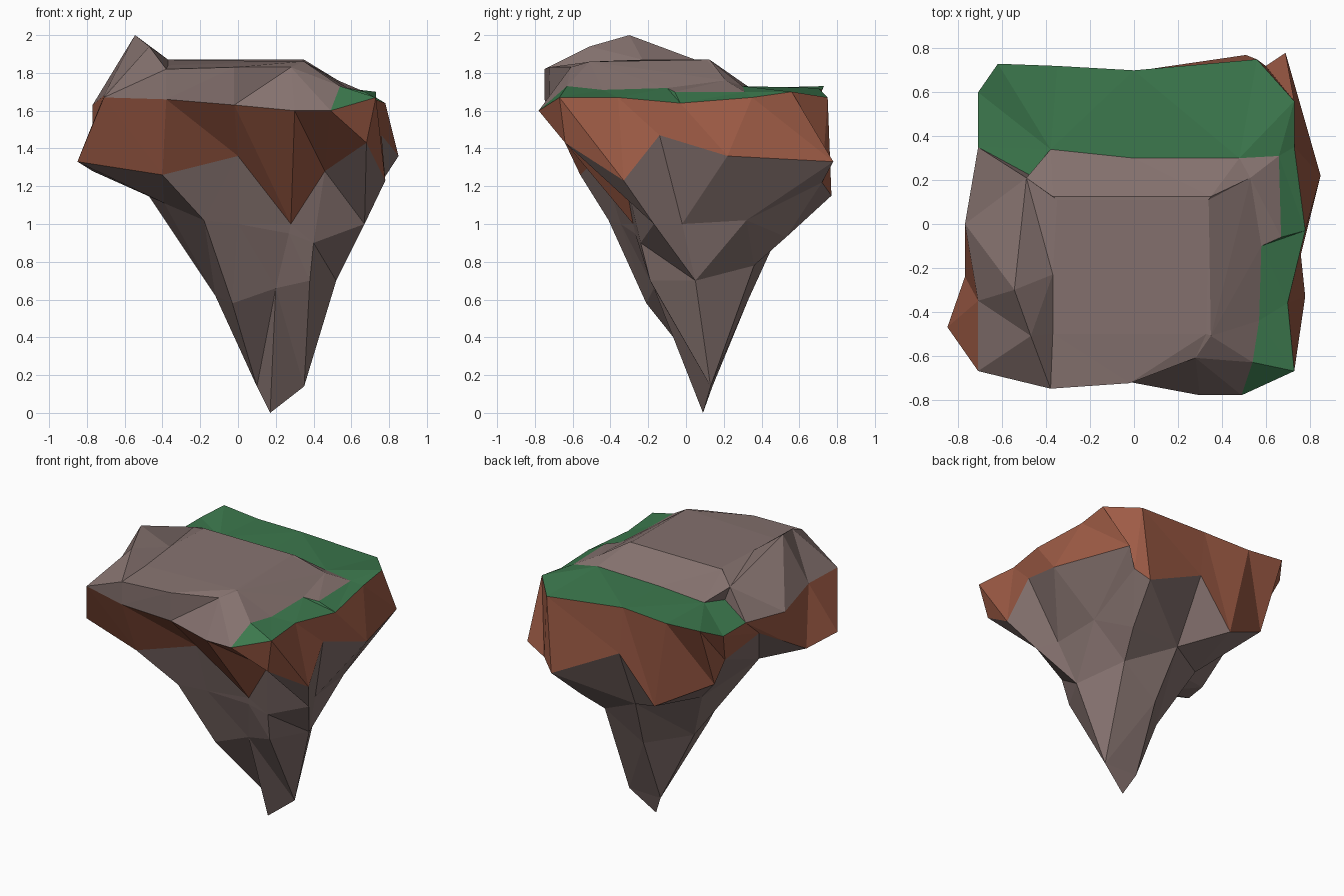
import bpy, bmesh
from mathutils import Vector


def material(name, rgb):
    m = bpy.data.materials.new(name)
    m.diffuse_color = (*rgb, 1)
    return m


ROCK = material("grey rock", (0.235, 0.168, 0.158))
EARTH = material("red brown earth", (0.34, 0.105, 0.06))
GRASS = material("green grass", (0.045, 0.19, 0.075))


def gap(a, b):
    return (Vector(a) - Vector(b)).length


def stitch(lo, up):
    """Path of index pairs round two rings with the least total edge length."""
    best = {(0, 0): (0, None)}
    for i in range(len(lo)):
        for j in range(len(up)):
            if i or j:
                cost, prev = min((best[p][0], p) for p in ((i - 1, j), (i, j - 1)) if p in best)
                best[i, j] = (cost + gap(lo[i], up[j]), prev)
    path = [(len(lo) - 1, len(up) - 1)]
    while best[path[-1]][1]:
        path.append(best[path[-1]][1])
    return path[::-1]


def build(name, rings, mat, cap_low=False, cap_top=False):
    """Join counter-clockwise rings, bottom to top, into faceted walls."""
    bm = bmesh.new()
    cache = {}

    def face(*pts):
        if len(set(pts)) < 3:
            return
        for p in pts:
            if p not in cache:
                cache[p] = bm.verts.new(p)
        bm.faces.new([cache[p] for p in pts])

    for lo, up in zip(rings, rings[1:]):
        n, m = len(lo), len(up)
        s = 0 if n == m else min(range(m), key=lambda k: gap(lo[0], up[k]))
        lo = lo + lo[:1]
        up = up[s:] + up[:s] + [up[s]]
        if n == m:                                   # paired rings
            path = [(k // 2 + k % 2, k // 2) for k in range(2 * n + 1)]
        else:
            path = stitch(lo, up)
        for (i, j), (i2, j2) in zip(path, path[1:]):
            face(lo[i], lo[i2] if i2 > i else up[j2], up[j])
    if cap_low:
        face(*reversed(rings[0]))
    if cap_top:
        face(*rings[-1])
    me = bpy.data.meshes.new(name)
    bm.to_mesh(me)
    bm.free()
    me.materials.append(mat)
    ob = bpy.data.objects.new(name, me)
    bpy.context.collection.objects.link(ob)
    return ob


# Rim of the island and ragged lower edge of the earth band
rim = [(-.71, -.67, 1.67), (-.38, -.75, 1.66), (-.02, -.72, 1.63), (.30, -.78, 1.60),
       (.49, -.78, 1.60), (.73, -.67, 1.67), (.70, -.36, 1.67), (.78, -.03, 1.64),
       (.73, .35, 1.67), (.73, .56, 1.70), (.56, .75, 1.67), (.56, .75, 1.67), (0, .70, 1.72),
       (-.35, .72, 1.71), (-.62, .73, 1.73), (-.71, .60, 1.67), (-.71, .35, 1.67),
       (-.77, 0, 1.63), (-.71, -.35, 1.68)]
hem = [(-.85, -.47, 1.33), (-.40, -.56, 1.26), (0, -.46, 1.36), (.28, -.28, 1.0),
       (.46, -.33, 1.28), (.68, -.64, 1.43), (.78, -.33, 1.23), (.76, -.14, 1.47),
       (.85, .22, 1.36), (.69, .78, 1.33), (.60, .72, 1.22), (.51, .77, 1.15), (.03, .70, 1.39),
       (-.23, .68, 1.08), (-.60, .54, 1.28), (-.64, .48, 1.44), (-.71, .20, 1.54),
       (-.755, -.02, 1.41), (-.77, -.24, 1.28)]
build("earth_band", [hem, rim], EARTH)

# Hanging rock spike: tip, waist, shoulder, joined to the earth's lower edge
tip = [(.10, .14, .14), (.17, .09, 0), (.35, .13, .14)]
waist = [(-.03, -.21, .58), (.20, -.17, .66), (.38, -.19, .70), (.52, .05, .70),
         (.38, .36, .78), (.10, .33, .60), (-.12, .08, .62)]
shoulder = [(-.39, -.24, 1.11), (-.18, -.41, 1.02), (0, -.345, 1.0), (.27, -.27, .95),
            (.40, -.24, .90), (.67, -.17, 1.0), (.615, -.02, 1.0), (.60, .32, 1.02),
            (.45, .53, .93), (.05, .49, .95), (-.30, .25, 1.0), (-.50, -.10, 1.19)]
build("rock_spike", [tip, waist, shoulder, hem], ROCK, cap_low=True)

# Rock slab on top with a raised crag at the left
slab_base = [(-.71, -.67, 1.67), (-.38, -.75, 1.66), (-.02, -.72, 1.63), (.30, -.78, 1.60),
             (.49, -.78, 1.60), (.54, -.63, 1.73), (.57, -.44, 1.71), (.58, -.10, 1.72),
             (.67, -.06, 1.70), (.66, .31, 1.70), (.48, .30, 1.73), (0, .30, 1.72),
             (-.38, .34, 1.72), (-.45, .21, 1.71), (-.71, .35, 1.67), (-.77, 0, 1.63),
             (-.71, -.35, 1.68)]
slab_edge = [(-.38, -.75, 1.82), (-.02, -.725, 1.83), (.28, -.61, 1.83), (.35, -.51, 1.86),
             (.53, .21, 1.76), (.35, .125, 1.87), (0, .125, 1.87), (-.37, .125, 1.87),
             (-.49, .21, 1.81), (-.545, -.30, 2.0), (-.47, -.51, 1.94)]
slab_inner = [(-.37, -.50, 1.84), (.33, -.50, 1.86), (.34, .11, 1.87), (-.35, .11, 1.87),
              (-.37, -.23, 1.87)]
build("rock_slab", [slab_base, slab_edge, slab_inner], ROCK, cap_top=True)

# Grass collar between the rim and the slab
build("grass_collar", [rim, slab_base], GRASS)
